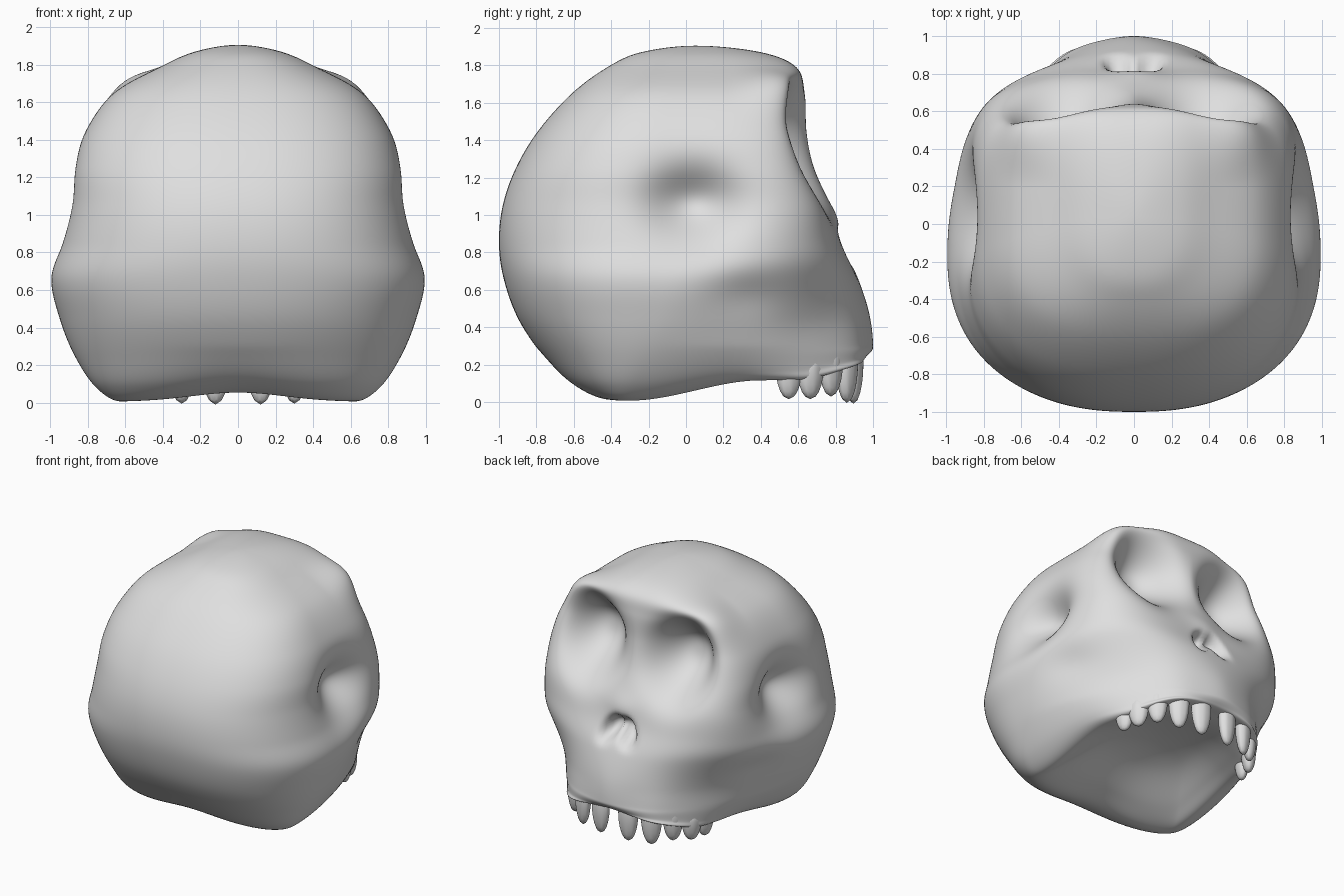
import bpy, bmesh, math
from mathutils import Matrix, Vector

if "Cube" in bpy.data.objects:
    bpy.data.objects.remove(bpy.data.objects["Cube"])

bone = bpy.data.materials.new("bone_grey")
bone.diffuse_color = (0.74, 0.74, 0.74, 1)
bone.use_nodes = True
bone.node_tree.nodes["Principled BSDF"].inputs["Base Color"].default_value = bone.diffuse_color

# Horizontal sections, palate centre -> base rim -> crown:
# height, back y, face y, half width, y of widest point, squareness of face
ROWS = [
    (0.24, 0.25, 0.25, 0.00, 0.25, 2.5),
    (0.19, 0.00, 0.60, 0.28, 0.20, 2.5),
    (0.06, -0.27, 0.83, 0.50, -0.08, 3.2),
    (0.005, -0.46, 0.93, 0.63, -0.28, 3.4),
    (0.085, -0.63, 0.97, 0.76, -0.27, 2.4),
    (0.25, -0.77, 1.00, 0.87, -0.20, 1.9),
    (0.45, -0.90, 0.985, 0.95, -0.15, 1.8),
    (0.66, -0.975, 0.92, 0.995, -0.15, 2.3),
    (0.85, -1.00, 0.83, 0.945, -0.15, 3.5),
    (1.05, -0.98, 0.77, 0.905, -0.15, 4.5),
    (1.25, -0.91, 0.69, 0.88, -0.15, 5.0),
    (1.45, -0.79, 0.65, 0.81, -0.12, 5.0),
    (1.65, -0.61, 0.635, 0.66, -0.08, 5.0),
    (1.79, -0.42, 0.59, 0.41, 0.00, 4.0),
    (1.87, -0.24, 0.40, 0.225, 0.04, 2.8),
    (1.905, 0.05, 0.05, 0.00, 0.05, 2.5),
]


def phantom(end, nxt):
    return (nxt[0],) + tuple(2 * e - n for e, n in zip(end[1:], nxt[1:]))


PTS = [phantom(ROWS[0], ROWS[1])] + ROWS + [phantom(ROWS[-1], ROWS[-2])]


def section(u):
    """Smooth curve through the section table, u in 0..1."""
    f = u * (len(ROWS) - 1)
    i = min(int(f), len(ROWS) - 2)
    t = f - i
    return [0.5 * (2 * b + (c - a) * t + (2 * a - 5 * b + 4 * c - d) * t * t
                   + (3 * b - a - 3 * c + d) * t ** 3)
            for a, b, c, d in zip(*PTS[i:i + 4])]


def smooth(lo, hi, v):
    t = max(0.0, min(1.0, (v - lo) / (hi - lo)))
    return t * t * (3 - 2 * t)


def bell(a, b, p=1):
    return math.exp(-(a * a + b * b) ** p)


def sculpt(x, y, z):
    """Push the plain skull form into its features, mirrored in x."""
    side = math.copysign(1, x)
    a = abs(x)
    # base: jaw line raised at the face, hollow along the middle
    low = max(0.0, 1 - z / 0.3)
    z += low * (0.11 * smooth(-0.3, 0.4, y) + 0.07 * smooth(0.6, 0.95, y)
                + 0.05 * math.exp(-(x / 0.35) ** 2))
    face = smooth(0.1, 0.45, y)
    dx = dy = dz = 0.0
    # temple hollow and the slight dip below the cheek arch
    flank = smooth(0.4, 0.65, a)
    dx -= 0.19 * flank * bell((y - 0.04) / 0.23, (z - 1.06) / 0.19)
    dx -= 0.03 * flank * bell((y - 0.32) / 0.2, (z - 0.57) / 0.12)
    # eye sockets
    socket = face * bell((a - 0.375) / 0.23, (z - 1.37) / 0.27, 1.4)
    dy -= 0.30 * socket
    # brow ridges
    brow = smooth(0.2, 0.5, y) * bell((a - 0.52) / 0.2, (z - 1.66) / 0.12)
    dz += 0.04 * brow
    dx += 0.02 * brow
    dy += 0.02 * brow
    # nose bone and the paired nose opening, narrower at the top
    nose = smooth(0.45, 0.7, y)
    dy += 0.02 * nose * bell(x / 0.12, (z - 0.98) / 0.08)
    dy -= 0.12 * nose * bell((a - 0.07 + 0.35 * (z - 0.8)) / 0.06, (z - 0.81) / 0.09, 2)
    # fuller upper jaw beside the middle
    dy += 0.03 * nose * bell((a - 0.38) / 0.17, (z - 0.3) / 0.2)
    return Vector((x + side * dx, y + dy, z + dz))


# Skull: loft of sculpted rings, evenly spaced by angle, closed by poles
U, V = 240, 150
bm = bmesh.new()
rings = []
for j in range(V + 1):
    z, yb, yf, w, ym, nf = section(j / V)
    if j in (0, V):
        rings.append([bm.verts.new(sculpt(0, ym, z))])
        continue
    ring = []
    for i in range(U):
        t = 2 * math.pi * i / U
        c, s = math.cos(t), math.sin(t)
        n, h = (nf, yf - ym) if s >= 0 else (2.4, ym - yb)
        r = (abs(c / w) ** n + abs(s / h) ** n) ** (-1 / n)
        ring.append(bm.verts.new(sculpt(r * c, ym + r * s, z)))
    rings.append(ring)
for lower, upper in zip(rings, rings[1:]):
    for i in range(U):
        k = (i + 1) % U
        if len(lower) == 1:
            bm.faces.new((lower[0], upper[k], upper[i]))
        elif len(upper) == 1:
            bm.faces.new((lower[i], lower[k], upper[0]))
        else:
            bm.faces.new((lower[i], lower[k], upper[k], upper[i]))
bmesh.ops.recalc_face_normals(bm, faces=bm.faces)


def finish(bm, name):
    mesh = bpy.data.meshes.new(name)
    bm.to_mesh(mesh)
    bm.free()
    for p in mesh.polygons:
        p.use_smooth = True
    mesh.materials.append(bone)
    obj = bpy.data.objects.new(name, mesh)
    bpy.context.collection.objects.link(obj)
    return obj


skull = finish(bm, "skull")
relax = skull.modifiers.new("relax", "SMOOTH")
relax.factor = 0.5
relax.iterations = 4

# Upper teeth: tapered pegs rooted in the jaw arch (x, y, tip height, width)
TEETH = [(0.12, 0.895, -0.03, 0.085), (0.30, 0.86, -0.025, 0.085),
         (0.43, 0.775, 0.01, 0.085), (0.515, 0.665, 0.0, 0.085),
         (0.55, 0.55, 0.0, 0.08)]
bm = bmesh.new()
for x, y, tip, width in TEETH:
    for side in (-1, 1):
        top = 0.34 if y > 0.7 else 0.27
        turn = math.atan2(y - 0.35, side * x) - math.pi / 2
        place = (Matrix.Translation((side * x, y, (tip + top) / 2))
                 @ Matrix.Rotation(turn, 4, 'Z')
                 @ Matrix.Diagonal((1, 0.7, 1, 1)))
        bmesh.ops.create_cone(bm, cap_ends=True, segments=8, radius1=width * 0.7,
                              radius2=width * 1.35, depth=top - tip, matrix=place)
teeth = finish(bm, "upper_teeth")
sub = teeth.modifiers.new("round", "SUBSURF")
sub.levels = sub.render_levels = 2
